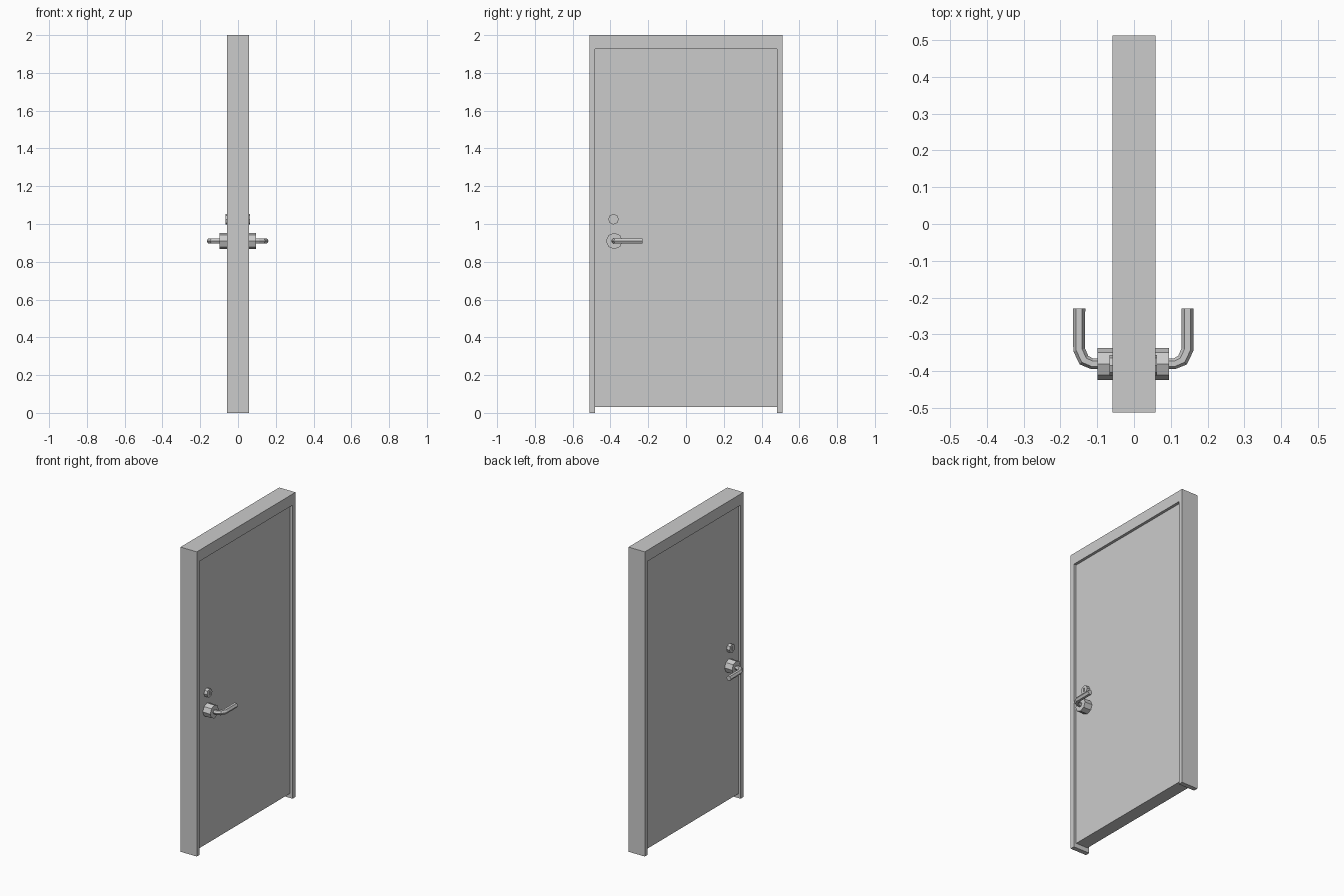
import bpy, bmesh, math
from mathutils import Vector, Matrix

if "Cube" in bpy.data.objects:
    bpy.data.objects.remove(bpy.data.objects["Cube"])

MID = -0.002           # mid-plane of the leaf and its hardware
HY, HZ = -0.38, 0.91   # handle axis
LY, LZ = -0.384, 1.025  # lock axis


def add_object(name, bm, x=0.0):
    bmesh.ops.recalc_face_normals(bm, faces=bm.faces)
    me = bpy.data.meshes.new(name)
    bm.to_mesh(me)
    bm.free()
    ob = bpy.data.objects.new(name, me)
    ob.location.x = x
    bpy.context.collection.objects.link(ob)
    return ob


def box(name, lo, hi, x=0.0):
    lo, hi = Vector(lo), Vector(hi)
    bm = bmesh.new()
    m = Matrix.Translation((lo + hi) / 2) @ Matrix.Diagonal((*(hi - lo), 1))
    bmesh.ops.create_cube(bm, size=1, matrix=m)
    return add_object(name, bm, x)


def disc(name, x0, x1, y, z, r):
    bm = bmesh.new()
    m = Matrix.Translation(((x0 + x1) / 2, y, z)) @ Matrix.Rotation(math.pi / 2, 4, 'Y')
    bmesh.ops.create_cone(bm, cap_ends=True, segments=8, radius1=r, radius2=r,
                          depth=x1 - x0, matrix=m)
    return add_object(name, bm, MID)


def mirror_x(ob):
    ob.modifiers.new("other_side", 'MIRROR').use_mirror_merge = False


# Frame: upside-down U profile extruded through the wall
profile = [(-.512, 0), (-.512, 2), (.512, 2), (.512, 0),
           (.482, 0), (.482, 1.927), (-.482, 1.927), (-.482, 0)]
bm = bmesh.new()
face = bm.faces.new([bm.verts.new((-.059, y, z)) for y, z in profile])
ext = bmesh.ops.extrude_face_region(bm, geom=[face])
bmesh.ops.translate(bm, vec=(.118, 0, 0),
                    verts=[v for v in ext["geom"] if isinstance(v, bmesh.types.BMVert)])
add_object("door_frame", bm)

# Door leaf, slightly recessed on both sides
box("door_leaf", (-.043, -.482, .03), (.043, .482, 1.927), MID)

# Lock cylinder with key slot
lock = disc("lock_cylinder", .04, .065, LY, LZ, .028)
slot = box("key_slot_cutter", (.059, LY - .003, LZ - .013), (.08, LY + .003, LZ + .013), MID)
slot.hide_render = True
slot.hide_set(True)
cut = lock.modifiers.new("key_slot", 'BOOLEAN')
cut.object = slot
cut.operation = 'DIFFERENCE'
cut.solver = 'EXACT'
mirror_x(lock)

# Handle rose
mirror_x(disc("handle_rose", .04, .097, HY, HZ, .0435))

# Lever: hexagonal rod swept around the bend
path = [Vector(p) for p in [(.09, -.38), (.112, -.38), (.134, -.370), (.147, -.342), (.147, -.23)]]
bm = bmesh.new()
rings = []
for i, p in enumerate(path):
    t = (path[min(i + 1, 4)] - p).normalized() + (p - path[max(i - 1, 0)]).normalized()
    n = Vector((t.y, -t.x)).normalized()
    r = .0145 if i < 2 else .0165
    rings.append([bm.verts.new((p.x + n.x * r * math.cos(a), p.y + n.y * r * math.cos(a),
                                HZ + r * math.sin(a)))
                  for a in (k * math.pi / 3 for k in range(6))])
for a, b in zip(rings, rings[1:]):
    for k in range(6):
        j = (k + 1) % 6
        bm.faces.new((a[k], a[j], b[j], b[k]))
bm.faces.new(rings[0])
bm.faces.new(rings[-1])
mirror_x(add_object("lever_handle", bm, MID))
